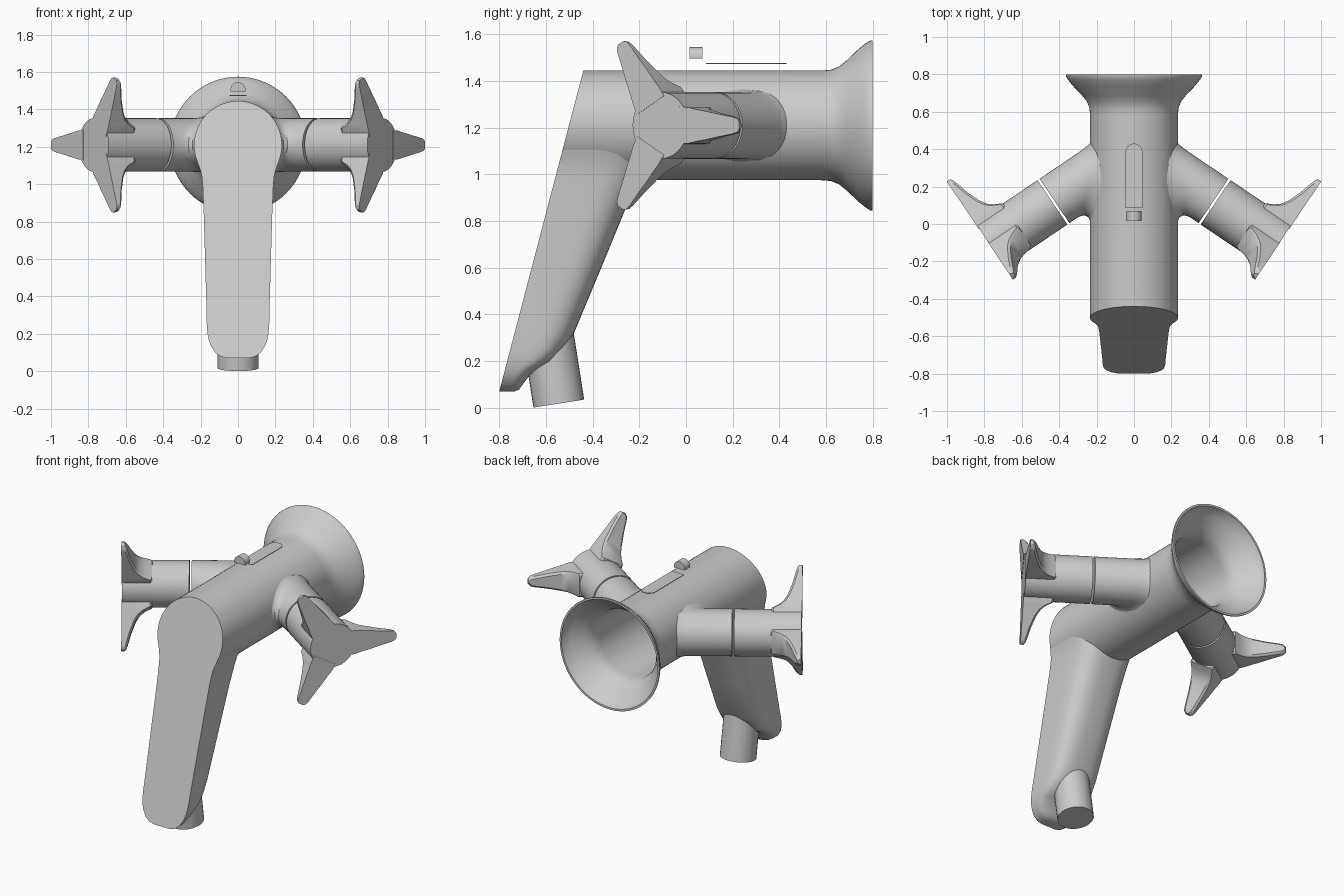
import bpy, bmesh
from math import sin, cos, pi, sqrt, radians, copysign
from mathutils import Vector

if "Cube" in bpy.data.objects:
    bpy.data.objects.remove(bpy.data.objects["Cube"])

CZ, R = 1.21, 0.235                      # body axis height and radius
D = Vector((cos(radians(34)), -sin(radians(34)), 0))   # side arm axis
P = Vector((-D.y, D.x, 0))                             # across the arm
A0 = Vector((0, 0.41, CZ))


def front(z):
    """y of the slanted front plane at height z"""
    return -0.44 - (1.445 - z) * 0.262


def loft(name, rings, closed=True, cap0=False, cap1=False, mirror=False, smooth=True):
    bm = bmesh.new()
    vs = [[bm.verts.new(p) for p in r] for r in rings]
    n = len(rings[0])
    for a, b in zip(vs, vs[1:]):
        for i in range(n if closed else n - 1):
            j = (i + 1) % n
            bm.faces.new((a[i], a[j], b[j], b[i]))
    if cap0:
        bm.faces.new(vs[0][::-1])
    if cap1:
        bm.faces.new(vs[-1])
    bmesh.ops.recalc_face_normals(bm, faces=bm.faces[:])
    me = bpy.data.meshes.new(name)
    bm.to_mesh(me)
    bm.free()
    ob = bpy.data.objects.new(name, me)
    bpy.context.collection.objects.link(ob)
    bpy.ops.object.select_all(action='DESELECT')
    ob.select_set(True)
    bpy.context.view_layer.objects.active = ob
    if smooth:
        bpy.ops.object.shade_smooth_by_angle(angle=radians(35))
    if mirror:
        ob.modifiers.new("Mirror", 'MIRROR').use_axis[0] = True
    return ob


def angles(n):
    return [2 * pi * i / n for i in range(n)]


# horizontal body with slanted front and hollow flared wall bell
N = 64
rings = [[(R * cos(a), front(CZ + R * sin(a)), CZ + R * sin(a)) for a in angles(N)]]
profile = [(0.58, R), (0.62, 0.238), (0.655, 0.252), (0.69, 0.28), (0.74, 0.328),
           (0.77, 0.352), (0.79, 0.364), (0.80, 0.365), (0.80, 0.352), (0.77, 0.342),
           (0.74, 0.317), (0.69, 0.268), (0.655, 0.241), (0.62, 0.227), (0.58, 0.224),
           (-0.1, 0.224)]
rings += [[(r * cos(a), y, CZ + r * sin(a)) for a in angles(N)] for y, r in profile]
loft("body_with_wall_flange", rings, cap1=True)

# spout: stations of height, half width, back y
stations = [(0.07, 0.055, -0.735), (0.078, 0.09, -0.715), (0.10, 0.122, -0.70),
            (0.14, 0.147, -0.67), (0.17, 0.157, -0.63), (0.20, 0.163, -0.57),
            (0.25, 0.167, -0.525), (0.32, 0.168, -0.48), (0.60, 0.176, -0.363),
            (0.87, 0.184, -0.252), (0.98, 0.188, -0.20), (1.04, 0.193, -0.17),
            (1.08, 0.203, -0.16), (1.12, 0.214, -0.15)]
rings = []
for z, w, back in stations:
    f = front(z)
    d = back - f
    ring = [(w, f, z)]
    for i in range(25):
        a = pi * i / 24
        c = copysign(abs(cos(a)) ** 0.7, cos(a))
        ring.append((w * c, f + d * (0.4 + 0.6 * abs(sin(a)) ** 0.7), z))
    ring.append((-w, f, z))
    rings.append(ring)
loft("spout", rings, closed=False, cap0=True)

# flat front face shared by the body and the spout
side = [(w, z) for z, w, b in stations[:-1]]
arc = [(R * cos(a), CZ + R * sin(a)) for a in
       [radians(-22 + 224 * i / 40) for i in range(41)]]
outline = side + arc + [(-x, z) for x, z in reversed(side)]
me = bpy.data.meshes.new("front_face")
me.from_pydata([(x, front(z), z) for x, z in outline], [], [list(range(len(outline)))])
bpy.context.collection.objects.link(bpy.data.objects.new("front_face", me))

# outlet nozzle, tilted under the spout tip
ax = Vector((0, -0.155, 0.988))
up = Vector((0, 0.988, 0.155))
c0 = Vector((0, -0.545, 0.018))
loft("outlet_nozzle", [[c0 + ax * s + Vector((0.11 * cos(a), 0, 0)) + up * 0.11 * sin(a)
                        for a in angles(32)] for s in (0, 0.33)], cap0=True, cap1=True)


def arm_pt(s, r, a):
    return A0 + D * s + P * r * cos(a) + Vector((0, 0, r * sin(a)))


# fixed side arms, blended into the body
AR = 0.143
rings = []
for flare, off in ((0.06, 0), (0.03, 0.015), (0.01, 0.04), (0, 0.075)):
    ring = []
    for a in angles(48):
        r = AR + flare * (0.12 + 0.88 * max(0, -cos(a)))
        x = sqrt(R * R - (r * sin(a)) ** 2)
        s = (x - r * cos(a) * P.x) / D.x
        ring.append(arm_pt(s + off - 0.004, r, a))
    rings.append(ring)
rings.append([arm_pt(0.513, AR, a) for a in angles(48)])
loft("side_arm", rings, cap1=True, mirror=True)

# turning handle hubs
loft("handle_hub", [[arm_pt(s, AR, a) for a in angles(48)] for s in (0.526, 0.93)],
     cap0=True, cap1=True, mirror=True)

# three tapered fins on each handle: radius, half width, back position on the axis
fin = [(0.10, 0.08, 0.745), (0.145, 0.077, 0.75), (0.165, 0.073, 0.79),
       (0.19, 0.068, 0.821), (0.23, 0.062, 0.846), (0.30, 0.049, 0.873),
       (0.375, 0.036, 0.894), (0.396, 0.030, 0.902), (0.408, 0.016, 0.91)]
for k in range(3):
    t = 2 * pi * k / 3
    out = P * cos(t) + Vector((0, 0, sin(t)))
    acr = P * -sin(t) + Vector((0, 0, cos(t)))
    rings = []
    for r, w, sb in fin:
        o = A0 + out * r
        rings.append([o + D * 0.932 - acr * w, o + D * 0.932 + acr * w,
                      o + D * (sb + 0.012) + acr * w, o + D * sb + acr * (w - 0.012),
                      o + D * sb - acr * (w - 0.012), o + D * (sb + 0.012) - acr * w])
    loft("handle_fin_%d" % (k + 1), rings, cap0=True, cap1=True, mirror=True)

# small arched marker floating over the body
arch = [(-0.04, 1.497)] + [(-0.04 * cos(pi * i / 16), 1.505 + 0.04 * sin(pi * i / 16))
                           for i in range(17)] + [(0.04, 1.497)]
loft("top_marker", [[(x, y, z) for x, z in arch] for y in (0.015, 0.07)],
     cap0=True, cap1=True)

# thin strip with a rounded end behind the marker
strip = [(0.045, 0.085)] + [(0.045 * cos(pi * i / 16), 0.385 + 0.045 * sin(pi * i / 16))
                            for i in range(17)] + [(-0.045, 0.085)]
loft("top_strip", [[(x, y, z) for x, y in strip] for z in (1.473, 1.477)],
     cap0=True, cap1=True)
